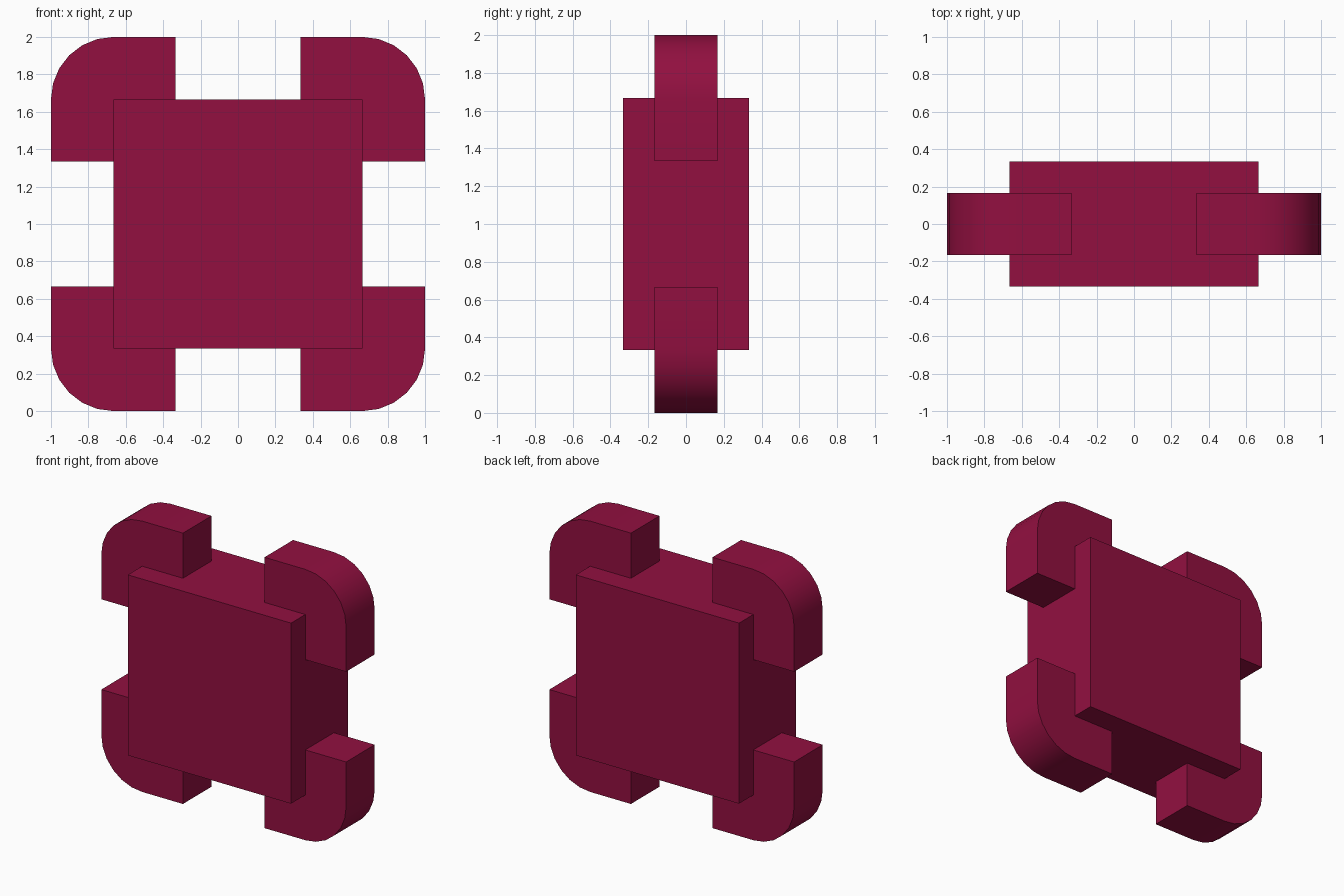
import bpy, bmesh, math

if "Cube" in bpy.data.objects:
    bpy.data.objects.remove(bpy.data.objects["Cube"])

mat = bpy.data.materials.new("crimson")
mat.diffuse_color = (0.287, 0.005, 0.051, 1)
mat.use_nodes = True
mat.node_tree.nodes["Principled BSDF"].inputs["Base Color"].default_value = mat.diffuse_color

T = 1 / 3  # basic unit


def extruded(name, profile, half_depth):
    """Extrude an (x, z) outline along y, centred on y = 0."""
    bm = bmesh.new()
    face = bm.faces.new([bm.verts.new((x, -half_depth, z)) for x, z in profile])
    ext = bmesh.ops.extrude_face_region(bm, geom=[face])
    verts = [g for g in ext["geom"] if isinstance(g, bmesh.types.BMVert)]
    bmesh.ops.translate(bm, verts=verts, vec=(0, 2 * half_depth, 0))
    bmesh.ops.recalc_face_normals(bm, faces=bm.faces)
    me = bpy.data.meshes.new(name)
    bm.to_mesh(me)
    bm.free()
    me.materials.append(mat)
    ob = bpy.data.objects.new(name, me)
    bpy.context.collection.objects.link(ob)
    return ob


# central block
extruded("centre_block", [(-2*T, T), (2*T, T), (2*T, 5*T), (-2*T, 5*T)], T)

# four corner lugs, each with a rounded outer corner
SEGMENTS = 6
arc = [(2*T + T * math.cos(a), 2*T + T * math.sin(a))
       for a in (math.pi / 2 * i / SEGMENTS for i in range(SEGMENTS + 1))]
outline = [(T, T), (1, T)] + arc + [(T, 1)]
for side, sx in (("left", -1), ("right", 1)):
    for level, sz in (("lower", -1), ("upper", 1)):
        lug = extruded(f"{level}_{side}_corner",
                       [(sx * x, 1 + sz * z) for x, z in outline], T / 2)
        bpy.ops.object.select_all(action='DESELECT')
        lug.select_set(True)
        bpy.context.view_layer.objects.active = lug
        bpy.ops.object.shade_smooth_by_angle(angle=math.radians(30))
